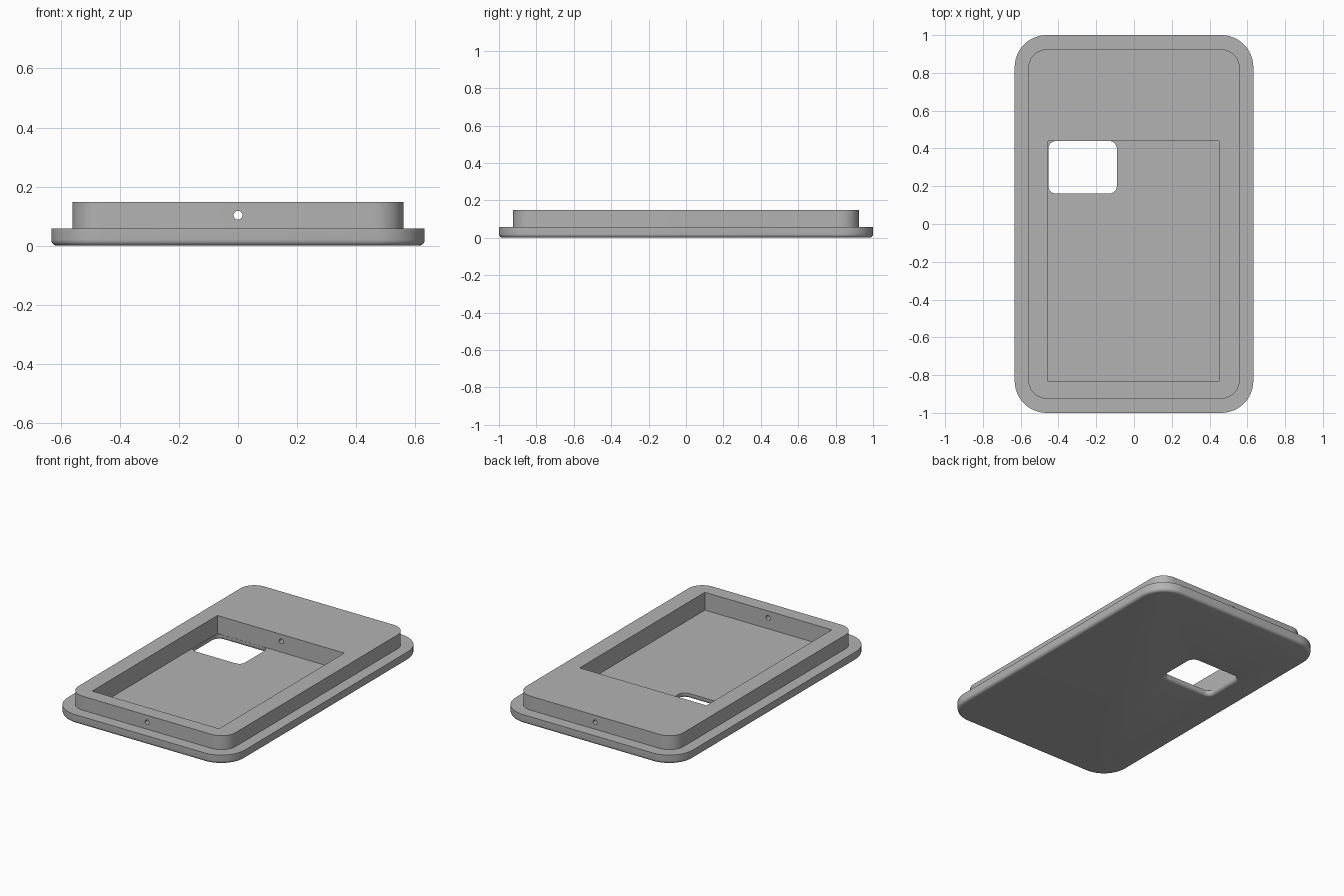
import bpy, bmesh, math

cube = bpy.data.objects.get("Cube")
if cube:
    bpy.data.objects.remove(cube, do_unlink=True)

grey = bpy.data.materials.new("plain grey")
grey.use_nodes = True
COLOUR = (0.45, 0.45, 0.45, 1)
grey.diffuse_color = COLOUR
grey.node_tree.nodes["Principled BSDF"].inputs["Base Color"].default_value = COLOUR

FLOOR, STEP, TOP = 0.033, 0.058, 0.148
FILLET = 0.02
SEG = 12


def rounded_rect(cx, cy, hx, hy, r):
    """Outline of a rounded rectangle, counter-clockwise."""
    pts = []
    for q, (sx, sy) in enumerate([(1, 1), (-1, 1), (-1, -1), (1, -1)]):
        for i in range(SEG + 1):
            a = (q + i / SEG) * math.pi / 2
            pts.append((cx + sx * (hx - r) + r * math.cos(a),
                        cy + sy * (hy - r) + r * math.sin(a)))
    return pts


def loft(name, sections):
    """Solid through a stack of (outline, z) sections."""
    bm = bmesh.new()
    rings = [[bm.verts.new((x, y, z)) for x, y in pts] for pts, z in sections]
    for a, b in zip(rings, rings[1:]):
        n = len(a)
        for i in range(n):
            j = (i + 1) % n
            bm.faces.new((a[i], a[j], b[j], b[i]))
    bm.faces.new(rings[0][::-1])
    bm.faces.new(rings[-1])
    bmesh.ops.recalc_face_normals(bm, faces=bm.faces)
    me = bpy.data.meshes.new(name)
    bm.to_mesh(me)
    bm.free()
    me.materials.append(grey)
    ob = bpy.data.objects.new(name, me)
    bpy.context.collection.objects.link(ob)
    return ob


# Flanged plate: filleted bottom edge, then a narrower raised block
sections = []
for i in range(7):
    a = i / 6 * math.pi / 2
    inset = FILLET * (1 - math.sin(a))
    sections.append((rounded_rect(0, 0, 0.632 - inset, 1 - inset, 0.17 - inset),
                     FILLET * (1 - math.cos(a))))
block = rounded_rect(0, 0, 0.56, 0.925, 0.1)
sections += [(rounded_rect(0, 0, 0.632, 1, 0.17), STEP), (block, STEP), (block, TOP)]
case = loft("case_plate", sections)

# Square-cornered pocket
pocket = [(0.45, 0.44), (-0.455, 0.44), (-0.455, -0.835), (0.45, -0.835)]
cutters = [loft("pocket_cutter", [(pocket, FLOOR), (pocket, TOP + 0.1)])]

# Window through the floor, flaring out at the underside
def window(grow):
    return rounded_rect(-0.272, 0.3, 0.181 + grow, 0.139 + grow, 0.04 + grow)

flare = [(window(FILLET), -0.1)]
for i in range(7):
    a = i / 6 * math.pi / 2
    flare.append((window(FILLET * (1 - math.sin(a))), FILLET * (1 - math.cos(a))))
cutters.append(loft("window_cutter", flare + [(window(0), FLOOR + 0.03)]))

# Small round hole through both end walls
bpy.ops.mesh.primitive_cylinder_add(vertices=32, radius=0.015, depth=3,
                                    location=(0, 0, 0.103),
                                    rotation=(math.pi / 2, 0, 0))
drill = bpy.context.object
drill.name = "end_hole_cutter"
drill.data.materials.append(grey)
cutters.append(drill)

# Cut each opening, then drop the cutters
bpy.ops.object.select_all(action="DESELECT")
bpy.context.view_layer.objects.active = case
case.select_set(True)
for c in cutters:
    mod = case.modifiers.new(c.name, "BOOLEAN")
    mod.operation = "DIFFERENCE"
    mod.solver = "EXACT"
    mod.object = c
    bpy.ops.object.modifier_apply(modifier=mod.name)
    bpy.data.objects.remove(c, do_unlink=True)

bpy.ops.object.shade_smooth_by_angle(angle=math.radians(30))
